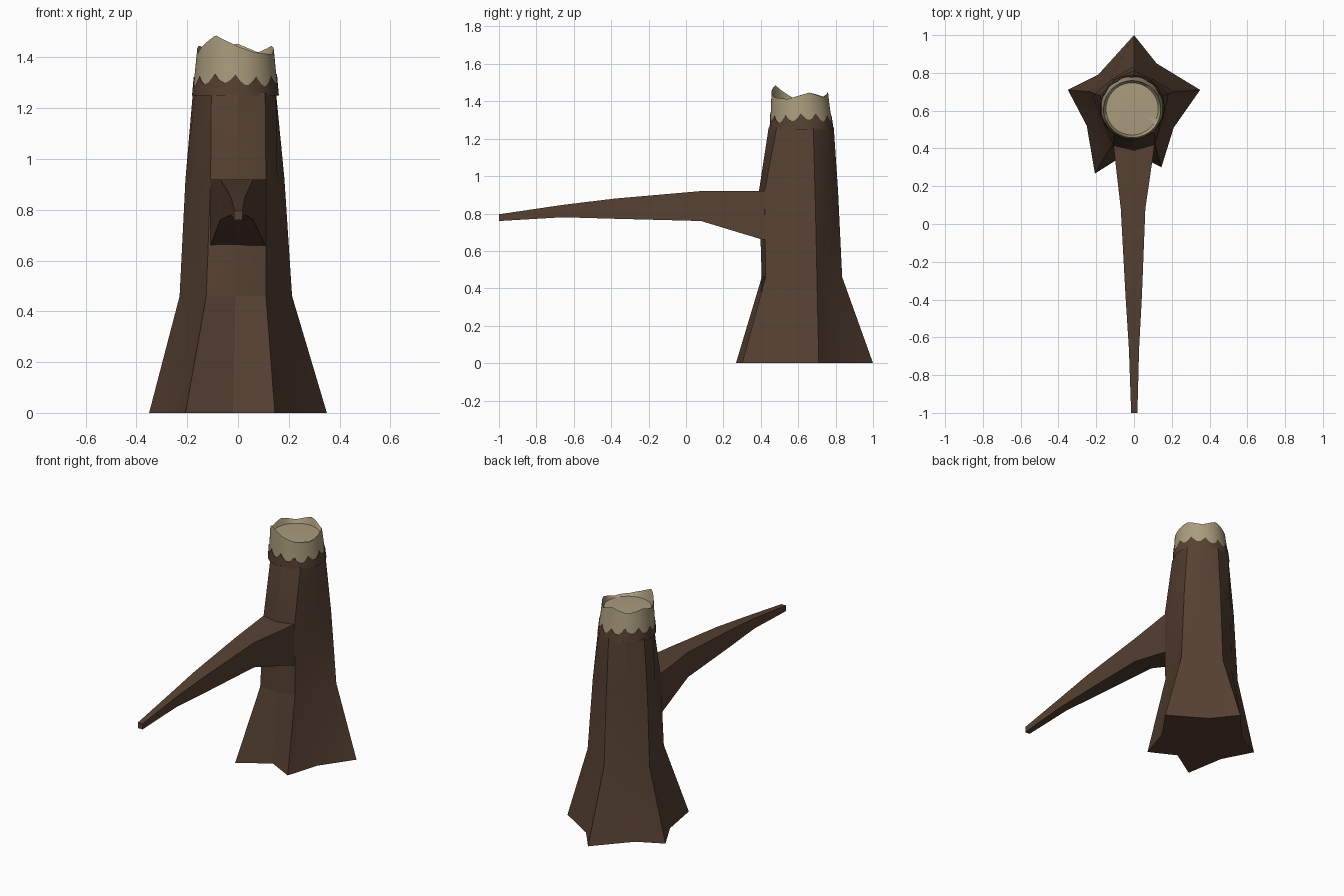
import bpy, bmesh, math

if "Cube" in bpy.data.objects:
    bpy.data.objects.remove(bpy.data.objects["Cube"])


def material(name, rgb):
    m = bpy.data.materials.new(name)
    m.diffuse_color = (*rgb, 1)
    m.use_nodes = True
    m.node_tree.nodes["Principled BSDF"].inputs["Base Color"].default_value = m.diffuse_color
    return m


bark = material("bark_brown", (0.095, 0.053, 0.033))
wood = material("pale_wood", (0.40, 0.33, 0.205))


def loft(name, rings, mat, cap_start=True, cap_end=True, angle=30):
    """Skin a list of equal-length point rings."""
    bm = bmesh.new()
    vs = [[bm.verts.new(p) for p in ring] for ring in rings]
    n = len(rings[0])
    for a, b in zip(vs, vs[1:]):
        for i in range(n):
            j = (i + 1) % n
            bm.faces.new((a[i], a[j], b[j], b[i]))
    if cap_start:
        bm.faces.new(vs[0][::-1])
    if cap_end:
        bm.faces.new(vs[-1])
    bmesh.ops.recalc_face_normals(bm, faces=bm.faces)
    me = bpy.data.meshes.new(name)
    bm.to_mesh(me)
    bm.free()
    me.materials.append(mat)
    ob = bpy.data.objects.new(name, me)
    bpy.context.collection.objects.link(ob)
    bpy.ops.object.select_all(action='DESELECT')
    ob.select_set(True)
    bpy.context.view_layer.objects.active = ob
    bpy.ops.object.shade_smooth_by_angle(angle=math.radians(angle))
    return ob


# trunk: five root ridges with valleys between, counter-clockwise from the right ridge
levels = [
    (0.0, [(.35, .71), (.12, .85), (0, 1.0), (-.19, .79), (-.35, .71),
           (-.25, .52), (-.207, .267), (-.02, .385), (.145, .30), (.21, .51)]),
    (0.46, [(.213, .70), (.11, .765), (0, .835), (-.125, .77), (-.23, .70),
            (-.178, .555), (-.125, .405), (-.01, .405), (.11, .425), (.16, .56)]),
    (0.92, [(.183, .69), (.10, .765), (0, .813), (-.115, .768), (-.207, .69),
            (-.172, .56), (-.108, .415), (0, .39), (.11, .42), (.155, .56)]),
    (1.26, [(.15, .68), (.09, .76), (0, .79), (-.105, .765), (-.178, .68),
            (-.168, .575), (-.105, .48), (0, .442), (.107, .485), (.15, .575)]),
]
loft("trunk", [[(x, y, z) for x, y in pts] for z, pts in levels], bark, angle=25)

# side branch: tapering rectangular sections along -y
branch = [  # y, x left, x right, z low, z high
    (.50, -.108, .108, .66, .92), (.41, -.108, .108, .66, .92), (.08, -.07, .06, .76, .92),
    (-.38, -.045, .042, .772, .88), (-.66, -.027, .027, .78, .846),
    (-1.0, -.015, .018, .76, .796)]
loft("branch", [[(l, y, b), (r, y, b), (r, y, t), (l, y, t)]
                for y, l, r, b, t in branch], bark, angle=20)

# broken top: jagged rim around a shallow floor
N = 96
keys = [(20, 1.447), (55, 1.42), (88, 1.455), (125, 1.425), (160, 1.447), (195, 1.42),
        (239, 1.487), (275, 1.442), (300, 1.42), (335, 1.412), (380, 1.447)]


def rim_z(deg):
    d = deg if deg >= 20 else deg + 360
    for (a, za), (b, zb) in zip(keys, keys[1:]):
        if a <= d <= b:
            return za + (zb - za) * (d - a) / (b - a)


def ring(z_of, grow=0.0, radius=None):
    out = []
    for i in range(N):
        deg = 360 * i / N
        z = z_of(deg)
        t = min(1, (z - 1.25) / 0.18)
        r = radius if radius else .169 - .018 * t + grow
        a = math.radians(deg)
        out.append((-.010 + r * math.cos(a), .618 - .010 * t + r * math.sin(a), z))
    return out


loft("broken_top", [ring(lambda d: 1.255), ring(lambda d: 1.37), ring(rim_z),
                    ring(lambda d: 1.405, radius=.138),
                    ring(lambda d: 1.408, radius=.07)], wood, cap_start=False)


# bark collar with a ragged upper edge
def ragged(d):
    a = math.radians(d)
    return 1.293 + .036 * (1 - abs(math.sin(6 * a))) + .008 * math.sin(3 * a + 1)


loft("bark_collar", [ring(lambda d: 1.25, .002), ring(ragged, .003), ring(ragged, -.004)],
     bark, cap_start=False, cap_end=False)
